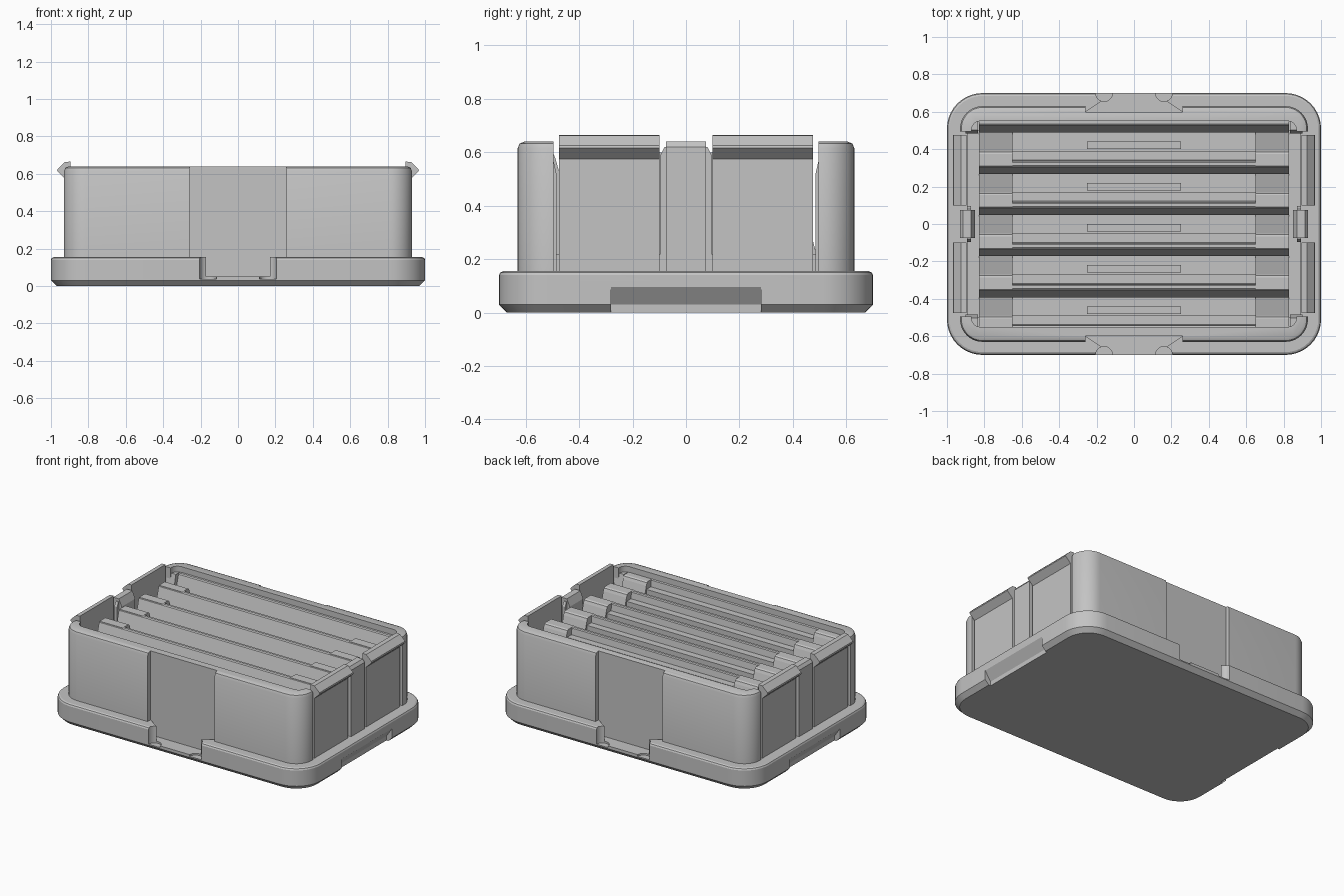
import bpy, bmesh, math

if "Cube" in bpy.data.objects:
    bpy.data.objects.remove(bpy.data.objects["Cube"])

GREY = (0.55, 0.55, 0.55, 1)
plastic = bpy.data.materials.new("grey plastic")
plastic.use_nodes = True
plastic.diffuse_color = GREY
plastic.node_tree.nodes["Principled BSDF"].inputs["Base Color"].default_value = GREY


def loft(name, rings):
    """Solid through rings of points with equal counts."""
    bm = bmesh.new()
    loops = [[bm.verts.new(p) for p in ring] for ring in rings]
    n = len(loops[0])
    for a, b in zip(loops, loops[1:]):
        for i in range(n):
            j = (i + 1) % n
            bm.faces.new((a[i], a[j], b[j], b[i]))
    bm.faces.new(loops[0][::-1])
    bm.faces.new(loops[-1])
    bmesh.ops.recalc_face_normals(bm, faces=bm.faces)
    mesh = bpy.data.meshes.new(name)
    bm.to_mesh(mesh)
    bm.free()
    mesh.materials.append(plastic)
    obj = bpy.data.objects.new(name, mesh)
    bpy.context.collection.objects.link(obj)
    return obj


def prism(name, profile, axis, start, end):
    """Extrude a 2D profile along one axis."""
    def place(p, t):
        q = list(p)
        q.insert("xyz".index(axis), t)
        return q
    return loft(name, [[place(p, t) for p in profile] for t in (start, end)])


def box(name, x0, x1, y0, y1, z0, z1):
    return prism(name, [(x0, y0), (x1, y0), (x1, y1), (x0, y1)], "z", z0, z1)


def rounded(name, hx, hy, radius, levels, steps=10):
    """Rounded rectangle lofted through (inset, height) levels."""
    rings = []
    for inset, z in levels:
        r = radius - inset
        ring = []
        for quarter, (sx, sy) in enumerate([(1, 1), (-1, 1), (-1, -1), (1, -1)]):
            for i in range(steps + 1):
                a = math.pi / 2 * (quarter + i / steps)
                ring.append((sx * (hx - radius) + r * math.cos(a),
                             sy * (hy - radius) + r * math.sin(a), z))
        rings.append(ring)
    return loft(name, rings)


def cut(target, cutter):
    cutter.hide_render = True
    mod = target.modifiers.new("cut", "BOOLEAN")
    mod.operation = "DIFFERENCE"
    mod.solver = "EXACT"
    mod.object = cutter
    bpy.context.view_layer.objects.active = target
    bpy.ops.object.modifier_apply(modifier=mod.name)
    bpy.data.objects.remove(cutter)


def smooth(obj):
    bpy.ops.object.select_all(action="DESELECT")
    obj.select_set(True)
    bpy.context.view_layer.objects.active = obj
    bpy.ops.object.shade_smooth_by_angle(angle=math.radians(25))


# Base flange with chamfered foot
base = rounded("base_flange", 1, 0.7, 0.19,
               [(0.03, 0), (0, 0.03), (0, 0.14), (0.005, 0.15), (0.015, 0.155)])
for s in (1, -1):
    # Sloped finger grips under the short sides
    grip = [(s * 1.02, -0.02), (s * 0.955, -0.02), (s * 0.955, 0.03),
            (s * 1, 0.095), (s * 1.02, 0.095)]
    cut(base, prism("grip_cutter", grip, "y", -0.28, 0.28))
    # Latch notches in the long sides
    notch = [(-0.26, s * 0.598), (0.26, s * 0.598), (0.16, s * 0.665),
             (0.16, s * 0.75), (-0.16, s * 0.75), (-0.16, s * 0.665)]
    cut(base, prism("notch_cutter", notch, "z", 0.05, 0.3))
    for x in (-0.16, 0.16):
        ring = [(x + 0.045 * math.cos(i * math.pi / 12),
                 s * 0.7 + 0.045 * math.sin(i * math.pi / 12)) for i in range(24)]
        cut(base, prism("scallop_cutter", ring, "z", 0.038, 0.3))
smooth(base)

# Outer wall with rounded rim
wall = rounded("outer_wall", 0.93, 0.63, 0.12,
               [(0, 0.1), (0, 0.615), (0.007, 0.632), (0.025, 0.64)])
cut(wall, rounded("cavity_cutter", 0.87, 0.55, 0.05, [(0, 0.15), (0, 0.8)]))
for s in (1, -1):
    cut(wall, box("window_cutter", *sorted((s * 0.8, s * 1.1)), -0.495, 0.495, 0.15, 0.8))
    cut(wall, box("panel_cutter", -0.26, 0.26, *sorted((s * 0.6, s * 0.8)), 0.05, 0.8))
smooth(wall)

# Posts, gap linings and snap clips on the short sides
post = [(0.85, 0.15), (0.85, 0.59), (0.872, 0.64), (0.915, 0.64), (0.93, 0.62), (0.93, 0.15)]
post_lining = [(-0.095, 0.15), (-0.095, 0.59), (-0.08, 0.62),
               (0.08, 0.62), (0.095, 0.59), (0.095, 0.15)]
corner_lining = [(0.485, 0.15), (0.485, 0.52), (0.503, 0.6), (0.56, 0.6), (0.56, 0.15)]
clip = [(0.895, 0.15), (0.925, 0.15), (0.925, 0.575), (0.967, 0.615), (0.965, 0.625),
        (0.925, 0.663), (0.895, 0.665)]
for s, side in ((1, "left"), (-1, "right")):
    prism(side + "_post", [(s * x, z) for x, z in post], "y", -0.075, 0.075)
    prism(side + "_post_lining", post_lining, "x", s * 0.872, s * 0.893)
    for t, end in ((1, "back"), (-1, "front")):
        prism(f"{side}_{end}_clip", [(s * x, z) for x, z in clip], "y", t * 0.1, t * 0.475)
        prism(f"{side}_{end}_lining", [(t * y, z) for y, z in corner_lining],
              "x", s * 0.835, s * 0.9)

# Interior floor
box("slot_floor", -0.893, 0.893, -0.5, 0.5, 0.1, 0.22)

# Dividers with a ledge in the middle and tall sloped wedges at the ends
ridge = [(-0.042, 0.2), (-0.042, 0.46), (-0.004, 0.594), (0.004, 0.6), (0.02, 0.6),
         (0.026, 0.594), (0.032, 0.55), (0.08, 0.55), (0.08, 0.2)]
wedge = [(0, 0.2), (0, 0.6), (0.064, 0.6), (0.074, 0.594), (0.082, 0.575),
         (0.178, 0.22), (0.178, 0.2)]
for k in range(6):
    top = 0.53 - 0.22 * k

    def shift(profile):
        return [(max(-0.59, min(0.59, top + y)), z) for y, z in profile]

    prism(f"divider_{k + 1}", shift(ridge), "x", -0.83, 0.83)
    if k:
        box(f"slot_bump_{k}", -0.25, 0.25, top + 0.09, top + 0.13, 0.2, 0.3)
        for s, side in ((1, "left"), (-1, "right")):
            prism(f"{side}_wedge_{k}", shift(wedge), "x", s * 0.65, s * 0.83)
